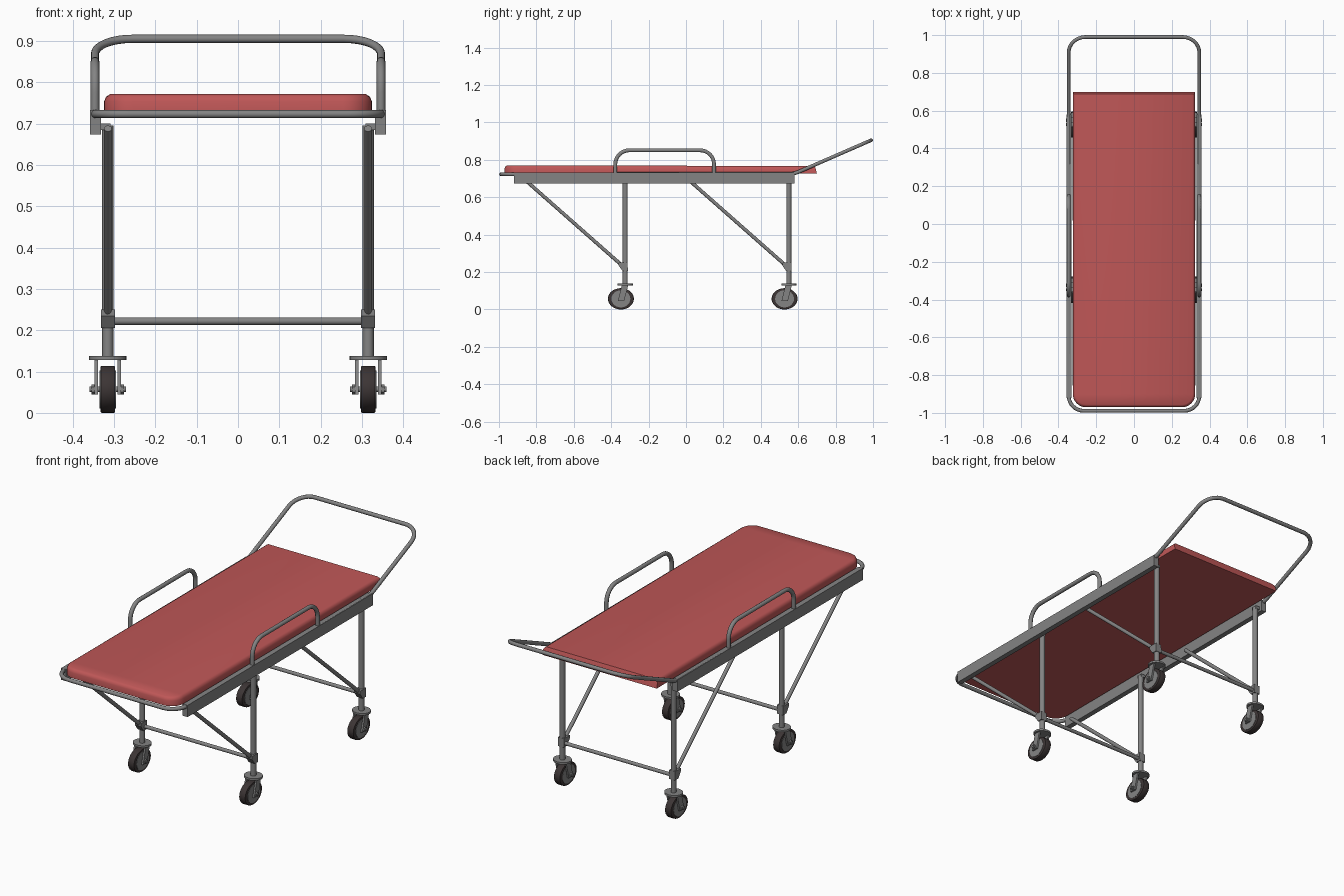
import bpy, bmesh, math
from mathutils import Vector, Matrix

cube = bpy.data.objects.get("Cube")
if cube:
    bpy.data.objects.remove(cube, do_unlink=True)


def material(name, color):
    m = bpy.data.materials.new(name)
    m.use_nodes = True
    m.diffuse_color = (*color, 1)
    m.node_tree.nodes["Principled BSDF"].inputs["Base Color"].default_value = (*color, 1)
    return m


RED = material("red vinyl", (0.52, 0.095, 0.095))
STEEL = material("grey steel", (0.23, 0.23, 0.23))
RUBBER = material("dark rubber", (0.045, 0.035, 0.035))


def select(ob):
    bpy.ops.object.select_all(action="DESELECT")
    ob.select_set(True)
    bpy.context.view_layer.objects.active = ob


def finish(name, bm, mat, smooth=True):
    bmesh.ops.recalc_face_normals(bm, faces=bm.faces)
    me = bpy.data.meshes.new(name)
    bm.to_mesh(me)
    bm.free()
    ob = bpy.data.objects.new(name, me)
    bpy.context.collection.objects.link(ob)
    me.materials.append(mat)
    if smooth:
        select(ob)
        bpy.ops.object.shade_smooth_by_angle(angle=math.radians(40))


def box(name, center, size):
    bm = bmesh.new()
    bmesh.ops.create_cube(bm, size=1, matrix=Matrix.Translation(center) @ Matrix.Diagonal((*size, 1)))
    finish(name, bm, STEEL, False)


def rod(name, a, b, radius, mat=STEEL, stretch=1, sides=16, bevel=0):
    """Cylinder from a to b; stretch scales it along y."""
    a, b = Vector(a), Vector(b)
    d = b - a
    bm = bmesh.new()
    bmesh.ops.create_cone(bm, cap_ends=True, segments=sides, radius1=radius, radius2=radius, depth=d.length)
    if bevel:
        rims = [e for e in bm.edges if any(len(f.verts) > 4 for f in e.link_faces)]
        bmesh.ops.bevel(bm, geom=rims, offset=bevel, segments=2, affect="EDGES", profile=0.5)
    bm.transform(d.to_track_quat("Z", "Y").to_matrix().to_4x4())
    bm.transform(Matrix.Translation((a + b) / 2) @ Matrix.Diagonal((1, stretch, 1, 1)))
    finish(name, bm, mat)


def prism(name, x, width, profile):
    """Extrude a (y, z) profile across x."""
    bm = bmesh.new()
    face = bm.faces.new([bm.verts.new((x - width / 2, y, z)) for y, z in profile])
    out = bmesh.ops.extrude_face_region(bm, geom=[face])
    bmesh.ops.translate(bm, verts=[v for v in out["geom"] if isinstance(v, bmesh.types.BMVert)], vec=(width, 0, 0))
    finish(name, bm, STEEL, False)


def tube(name, corners, radius, closed=False):
    """Bent pipe; corners are (point, bend radius)."""
    pts, n = [], len(corners)
    for i, (p, r) in enumerate(corners):
        p = Vector(p)
        if r == 0:
            pts.append(p)
            continue
        u = (Vector(corners[i - 1][0]) - p).normalized()
        v = (Vector(corners[(i + 1) % n][0]) - p).normalized()
        for k in range(9):
            t = k / 8 * math.pi / 2
            pts.append(p + u * r * (1 - math.sin(t)) + v * r * (1 - math.cos(t)))
    cu = bpy.data.curves.new(name, "CURVE")
    cu.dimensions = "3D"
    cu.bevel_depth = radius
    cu.bevel_resolution = 3
    cu.use_fill_caps = True
    sp = cu.splines.new("POLY")
    sp.points.add(len(pts) - 1)
    for q, p in zip(sp.points, pts):
        q.co = (*p, 1)
    sp.use_cyclic_u = closed
    cu.materials.append(STEEL)
    ob = bpy.data.objects.new(name, cu)
    bpy.context.collection.objects.link(ob)
    select(ob)
    bpy.ops.object.convert(target="MESH")
    bpy.ops.object.shade_smooth_by_angle(angle=math.radians(50))


# Mattress: closed pad, rounded at the foot, square with a slanted end at the head
bm = bmesh.new()
levels = [(0.726, 0, 0.70), (0.754, 0, 0.694), (0.765, 0.005, 0.69), (0.771, 0.014, 0.688)]
rings = []
for z, inset, back in levels:
    half = []
    for k in range(9):
        t = k / 8 * math.pi / 2
        r = 0.07 - inset
        half.append((0.254 + r * math.sin(t), -0.90 - r * math.cos(t), z))
    half.append((0.324 - inset, back, z - 0.1 * (z - 0.726)))
    mirrored = [(-x, y, zz) for x, y, zz in reversed(half)]
    rings.append([bm.verts.new(p) for p in half + mirrored])
n = len(rings[0])
for lo, hi in zip(rings, rings[1:]):
    for i in range(n):
        j = (i + 1) % n
        bm.faces.new((lo[i], lo[j], hi[j], hi[i]))
for ring in (rings[0], rings[-1]):
    for i in range(n // 2 - 1):
        bm.faces.new((ring[i], ring[i + 1], ring[n - 2 - i], ring[n - 1 - i]))
finish("mattress", bm, RED)

# Perimeter tube rising into the push handle
X = 0.346
tube("frame_and_handle", [
    ((-X, -0.989, 0.723), 0.08), ((X, -0.989, 0.723), 0.08), ((X, 0.58, 0.726), 0.02),
    ((X, 0.99, 0.905), 0.09), ((-X, 0.99, 0.905), 0.09), ((-X, 0.58, 0.726), 0.02)], 0.010, True)

for s, side in ((1, "left"), (-1, "right")):
    # Side rail and guard loop
    box(f"{side}_side_rail", (s * 0.3445, -0.17, 0.703), (0.027, 1.50, 0.06))
    tube(f"{side}_guard", [
        ((s * X, -0.378, 0.70), 0), ((s * X, -0.378, 0.851), 0.075),
        ((s * X, 0.15, 0.851), 0.075), ((s * X, 0.15, 0.70), 0)], 0.0105)

    for y, end in ((-0.325, "front"), (0.55, "back")):
        x = s * 0.315
        tag = f"{side}_{end}"
        # Leg, diagonal brace, bracket and clamp
        rod(f"{tag}_leg", (x, y, 0.135), (x, y, 0.695), 0.0135)
        rod(f"{tag}_brace", (x, y - 0.02, 0.238), (x, y - 0.53, 0.688), 0.0095)
        box(f"{tag}_top_bracket", (s * 0.32, y, 0.692), (0.024, 0.028, 0.016))
        clamp = [(-0.035, 0.25), (0.013, 0.25), (0.014, 0.205), (-0.014, 0.205), (-0.035, 0.235)]
        prism(f"{tag}_clamp", x, 0.034, [(y + a, z) for a, z in clamp])

        # Caster: swivel plate, fork, wheel, hub and axle
        rod(f"{tag}_swivel_plate", (x, y, 0.128), (x, y, 0.138), 0.045, stretch=0.9, sides=24)
        w, h = y - 0.023, 0.057
        fork = [(-0.018, 0.13), (0.016, 0.13), (-0.006, 0.044), (-0.04, 0.044)]
        for o in (-0.028, 0.028):
            prism(f"{tag}_fork", x + o, 0.009, [(y + a, z) for a, z in fork])
            rod(f"{tag}_axle_nut", (x + o * 1.1, w, h), (x + o * 1.4, w, h), 0.012, sides=6)
        rod(f"{tag}_tire", (x - 0.018, w, h), (x + 0.018, w, h), 0.057, RUBBER, 1.22, 32, 0.004)
        rod(f"{tag}_hub", (x - 0.0195, w, h), (x + 0.0195, w, h), 0.046, stretch=1.1, sides=24)
        rod(f"{tag}_axle", (x - 0.044, w, h), (x + 0.044, w, h), 0.007)

# Cross bars joining the leg pairs
for y, end in ((-0.325, "front"), (0.55, "back")):
    rod(f"{end}_cross_bar", (-0.305, y, 0.222), (0.305, y, 0.222), 0.009)
